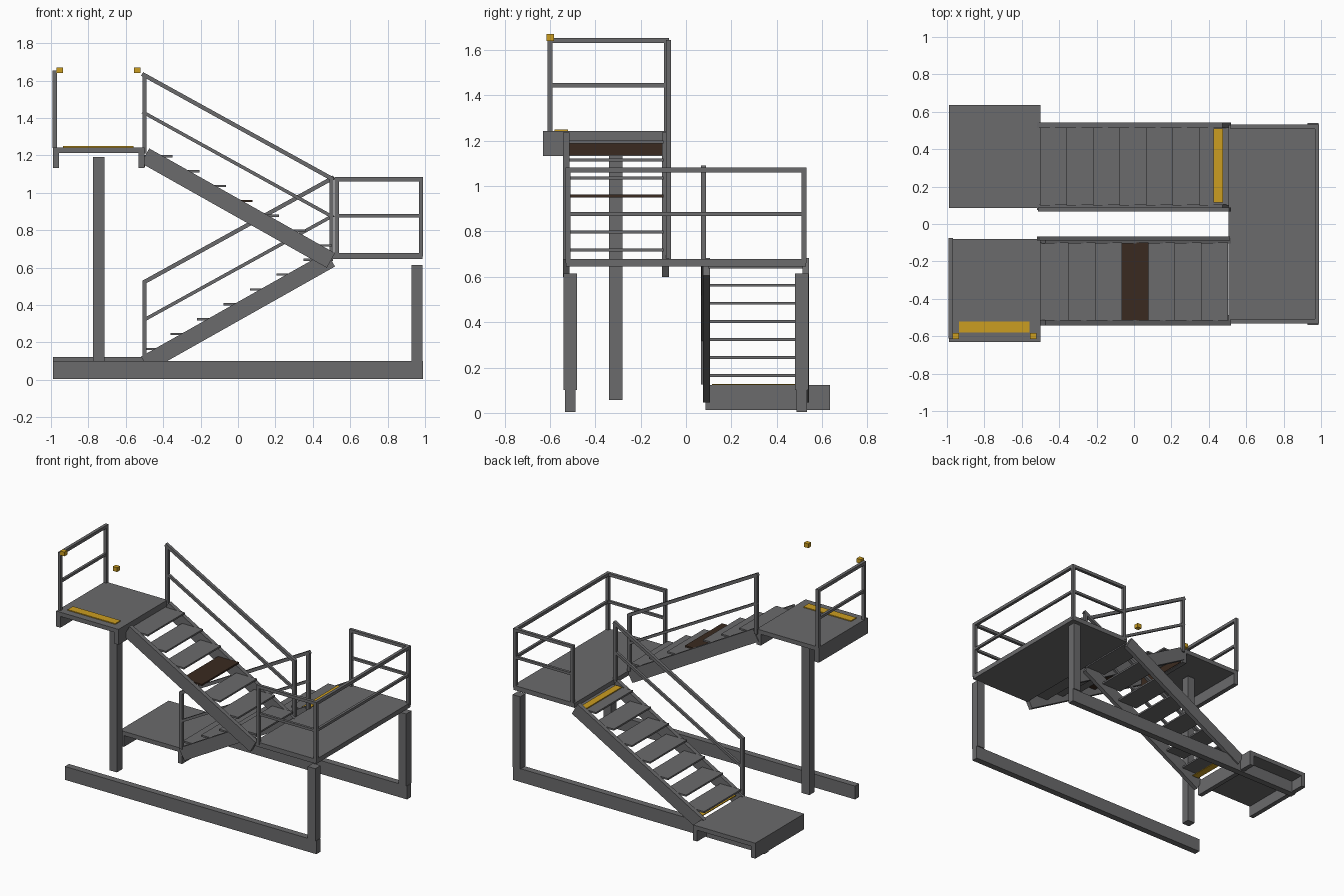
import bpy, bmesh, math
from mathutils import Matrix, Vector

if "Cube" in bpy.data.objects:
    bpy.data.objects.remove(bpy.data.objects["Cube"])


def material(name, rgb):
    m = bpy.data.materials.new(name)
    m.diffuse_color = (*rgb, 1)
    m.use_nodes = True
    m.node_tree.nodes["Principled BSDF"].inputs["Base Color"].default_value = m.diffuse_color
    return m


STEEL = material("dark steel", (0.145, 0.145, 0.15))
YELLOW = material("safety yellow", (0.60, 0.34, 0.015))
RUST = material("rust brown", (0.042, 0.023, 0.014))


def box(name, x, y, z, mat=STEEL, tilt=0.0):
    """Box from (min, max) ranges, tilted about its own centre around y."""
    bm = bmesh.new()
    bmesh.ops.create_cube(bm, size=1)
    r = (x, y, z)
    bmesh.ops.scale(bm, verts=bm.verts, vec=[b - a for a, b in r])
    me = bpy.data.meshes.new(name)
    bm.to_mesh(me)
    bm.free()
    ob = bpy.data.objects.new(name, me)
    ob.location = [(a + b) / 2 for a, b in r]
    ob.rotation_euler = (0, tilt, 0)
    me.materials.append(mat)
    bpy.context.collection.objects.link(ob)
    return ob


def bar(name, a, b, w=0.022):
    """Square bar between two points."""
    a, b = Vector(a), Vector(b)
    d = b - a
    L = d.length + (0 if abs(d.z) > 0.99 * d.length else w)
    c = (a + b) / 2
    ob = box(name, (-L / 2, L / 2), (-w / 2, w / 2), (-w / 2, w / 2))
    ob.location = c
    ob.rotation_euler = (0, -math.atan2(d.z, math.hypot(d.x, d.y)), math.atan2(d.y, d.x))
    return ob


# Base beams and landing posts, front and back
for s, n in ((-1, "front"), (1, "back")):
    yc = s * 0.51
    box(n + "_base_beam", (-0.99, 0.99), (yc - 0.023, yc + 0.023), (0.005, 0.1))
    box(n + "_landing_post", (0.927, 0.987), (yc - 0.03, yc + 0.03), (0.1, 0.615))
box("upper_landing_post", (-0.775, -0.715), (-0.34, -0.28), (0.057, 1.192))

# End landings: a plate with a skirt at each end
for n, y, top in (("lower", (0.085, 0.635), 0.122), ("upper", (-0.63, -0.08), 1.243)):
    box(n + "_landing_plate", (-0.99, -0.5), y, (top - 0.03, top))
    for x in (-0.99, -0.533):
        box(n + "_landing_skirt", (x, x + 0.033), y, (top - 0.11, top - 0.03))

# Middle landing
box("middle_landing", (0.505, 0.987), (-0.53, 0.53), (0.645, 0.678))

# Two stair flights; d = +1 climbs to the right, -1 climbs to the left
ANGLE = math.radians(29.4)
for n, s, d, base in (("lower", 1, 1, 0.165), ("upper", -1, -1, 0.718)):
    mid = base + 0.2
    for yc in (0.09, 0.528):
        y = s * yc
        box(n + "_stringer", (-0.57, 0.57), (y - 0.015, y + 0.015),
            (mid - 0.045, mid + 0.045), tilt=-d * ANGLE)
    for i in range(7):
        e = -0.503 + 0.142 * i
        x = sorted((d * e, d * (e + 0.16)))
        z = base + 0.0795 * i
        rusty = n == "upper" and i == 3
        box(n + "_tread", x, sorted((s * 0.1, s * 0.515)), (z - 0.006, z + 0.006),
            RUST if rusty else STEEL)
    # Inner handrail
    y = s * 0.078
    lo, hi = base + 0.36, base + 0.912
    for drop, w in ((0, 0.022), (0.202, 0.018)):
        bar(n + "_flight_rail", (-d * 0.497, y, lo - drop), (d * 0.503, y, hi - drop), w)
    bar(n + "_rail_bottom_post", (-d * 0.5, y, base - 0.04), (-d * 0.5, y, lo))
    bar(n + "_rail_top_post", (d * 0.5, y, hi - 0.42), (d * 0.5, y, hi))

# Middle landing guard rail on three sides
pts = [(0.528, -0.52), (0.978, -0.52), (0.978, 0.52), (0.528, 0.52)]
for p in pts:
    bar("landing_rail_post", (*p, 0.66), (*p, 1.075))
for a, b in zip(pts, pts[1:]):
    bar("landing_top_rail", (*a, 1.072), (*b, 1.072))
    bar("landing_mid_rail", (*a, 0.877), (*b, 0.877), 0.018)

# Upper landing end rail
for y in (-0.6, -0.085):
    bar("upper_rail_post", (-0.98, y, 1.24), (-0.98, y, 1.645))
for z, w in ((1.643, 0.022), (1.445, 0.018)):
    bar("upper_end_rail", (-0.98, -0.6, z), (-0.98, -0.085, z), w)

# Yellow warning strips and rail end blocks
box("upper_landing_strip", (-0.935, -0.56), (-0.58, -0.52), (1.243, 1.249), YELLOW)
box("top_step_strip", (0.425, 0.475), (0.115, 0.51), (0.65, 0.657), YELLOW)
box("bottom_step_strip", (-0.475, -0.425), (0.115, 0.51), (0.122, 0.128), YELLOW)
for x in (-0.953, -0.538):
    box("rail_end_block", (x - 0.017, x + 0.017), (-0.615, -0.582), (1.64, 1.67), YELLOW)

# Rust patch on the upper landing skirt
box("skirt_rust_patch", (-0.5, -0.496), (-0.52, -0.1), (1.137, 1.192), RUST)
